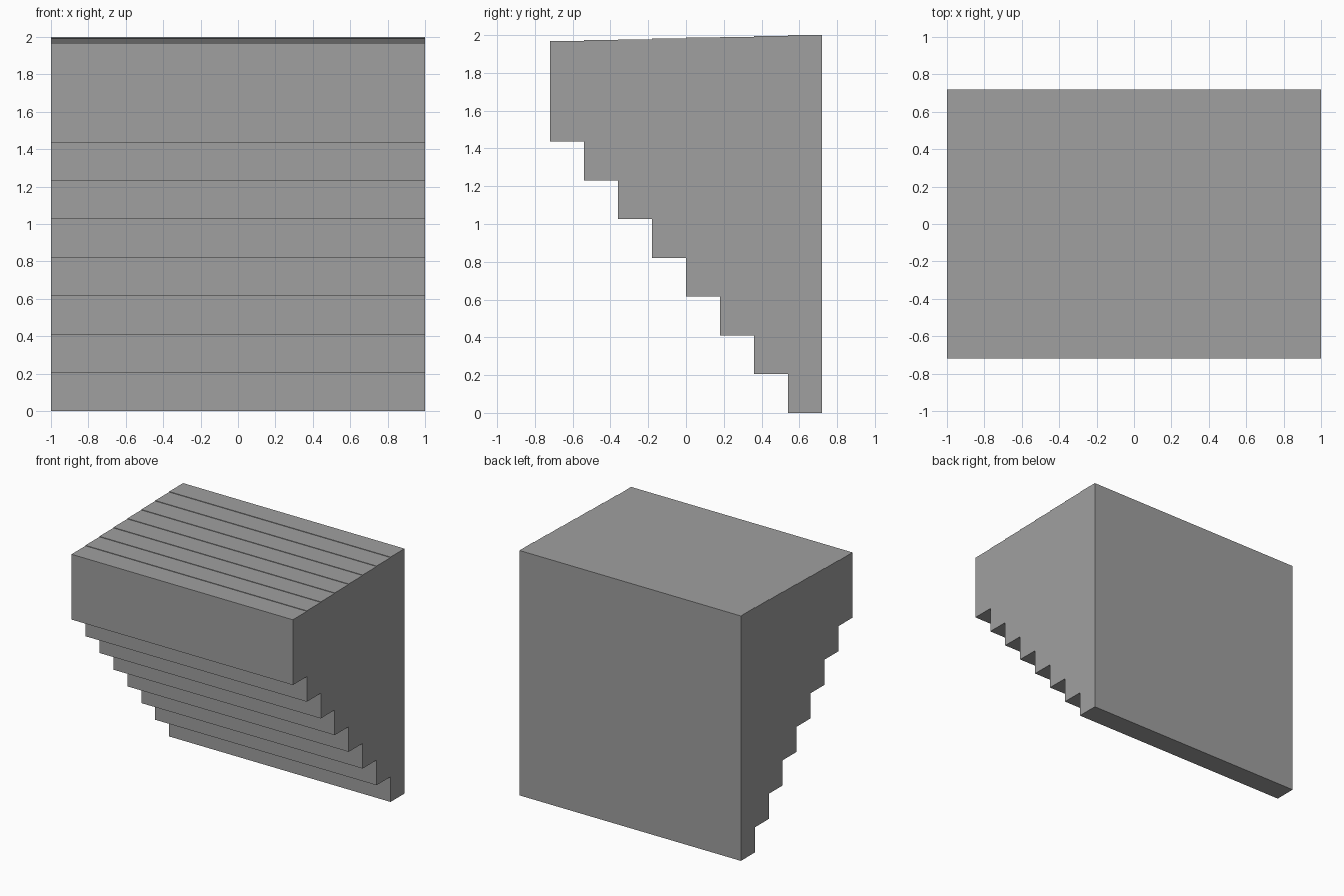
import bpy

if "Cube" in bpy.data.objects:
    bpy.data.objects.remove(bpy.data.objects["Cube"])

STEPS = 8
WIDTH = 2.0
FRONT, DEPTH = -0.72, 0.18          # front edge and depth of one step
UNDER_FRONT = 1.436                 # underside height of the front step
TOP_FRONT, TOP_BACK = 1.969, 2.0    # top rises slightly towards the back

# Dark grey finish
grey = bpy.data.materials.new("dark_grey")
grey.diffuse_color = (0.35, 0.35, 0.35, 1)
grey.use_nodes = True
grey.node_tree.nodes["Principled BSDF"].inputs["Base Color"].default_value = grey.diffuse_color


def add_block(name, y, z_low, z_high):
    bpy.ops.mesh.primitive_cube_add(size=1, location=(0, y, (z_low + z_high) / 2))
    block = bpy.context.object
    block.name = name
    block.scale = (WIDTH, DEPTH, z_high - z_low)
    block.data.materials.append(grey)


# Row of full-width blocks, front to back, each reaching further down
for i in range(STEPS):
    t = i / (STEPS - 1)
    add_block(f"step_{i + 1}", FRONT + (i + 0.5) * DEPTH,
              UNDER_FRONT * (1 - t), TOP_FRONT + (TOP_BACK - TOP_FRONT) * t)
